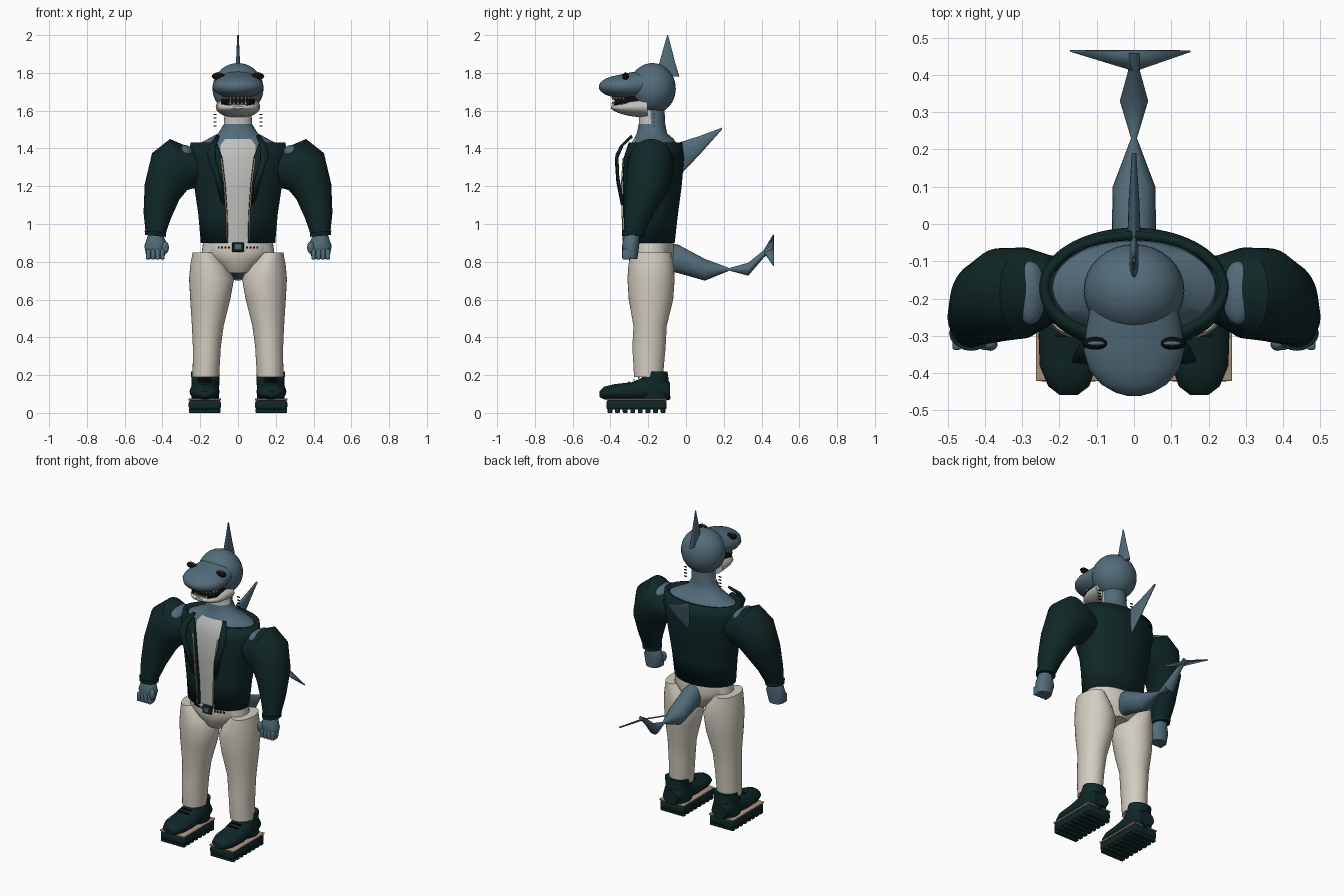
import bpy, bmesh
from math import sin, cos, asin, pi, sqrt
from mathutils import Vector

if "Cube" in bpy.data.objects:
    bpy.data.objects.remove(bpy.data.objects["Cube"])


def material(name, r, g, b):
    m = bpy.data.materials.new(name)
    m.use_nodes = True
    m.diffuse_color = (r, g, b, 1)
    bsdf = m.node_tree.nodes["Principled BSDF"]
    bsdf.inputs["Base Color"].default_value = (r, g, b, 1)
    bsdf.inputs["Roughness"].default_value = 0.8
    return m


SKIN = material("slate blue skin", .085, .15, .195)
BELLY = material("pale grey belly", .52, .52, .5)
DARK = material("dark teal cloth", .005, .02, .02)
PANTS = material("cream trousers", .65, .61, .53)
TAN = material("tan trim", .42, .31, .22)
BLACK = material("black", .004, .004, .005)
TEETH = material("ivory teeth", .7, .66, .45)


def finish(name, bm, mat, thick=0):
    bmesh.ops.recalc_face_normals(bm, faces=bm.faces)
    mesh = bpy.data.meshes.new(name)
    bm.to_mesh(mesh)
    bm.free()
    mesh.materials.append(mat)
    ob = bpy.data.objects.new(name, mesh)
    bpy.context.collection.objects.link(ob)
    if thick:
        mod = ob.modifiers.new("thickness", "SOLIDIFY")
        mod.thickness, mod.offset = thick, 0
    bpy.ops.object.select_all(action="DESELECT")
    ob.select_set(True)
    bpy.context.view_layer.objects.active = ob
    bpy.ops.object.shade_smooth_by_angle(angle=.7)
    return ob


def upright(z, xc, h, front, back):
    return (xc, front, z), (xc, back, z), h


def along(y, top, bottom, h, xc=0):
    return (xc, y, top), (xc, y, bottom), h


def loft(name, rings, mat, s=1, axis="x", gaps=None, seg=40, thick=0):
    """Skin elliptical rings; each is two opposite points and the other half width."""
    bm = bmesh.new()
    side = Vector((1, 0, 0)) if axis == "x" else Vector((0, 1, 0))
    rows = []
    for i, (a, b, h) in enumerate(rings):
        a, b = Vector(a), Vector(b)
        c, row = (a + b) / 2, []
        start = asin(gaps[i] / h) if gaps else 0
        for k in range(seg + (1 if gaps else 0)):
            t = start + (2 * pi - 2 * start) * k / seg
            p = c + (a - c) * cos(t) + side * h * sin(t)
            row.append(bm.verts.new((p.x * s, p.y, p.z)))
        rows.append(row)
    for r, q in zip(rows, rows[1:]):
        for k in range(seg):
            n = (k + 1) % len(r)
            bm.faces.new((r[k], r[n], q[n], q[k]))
    if not gaps:
        bm.faces.new(rows[0])
        bm.faces.new(rows[-1])
    return finish(name, bm, mat, thick)


def ribbon(name, left, right, mat, thick, s=1):
    bm = bmesh.new()
    rows = [[bm.verts.new((x * s, y, z)) for x, y, z in pts] for pts in (left, right)]
    for k in range(len(left) - 1):
        bm.faces.new((rows[0][k], rows[0][k + 1], rows[1][k + 1], rows[1][k]))
    return finish(name, bm, mat, thick)


def place(bm, loc, size, turn):
    for v in bm.verts:
        p = Vector((v.co.x * size[0], v.co.y * size[1], v.co.z * size[2]))
        x, z = p.x * cos(turn) + p.z * sin(turn), p.z * cos(turn) - p.x * sin(turn)
        v.co = Vector((x, p.y, z)) + Vector(loc)


def box(name, loc, size, mat, bevel=0):
    bm = bmesh.new()
    bmesh.ops.create_cube(bm, size=1)
    place(bm, loc, size, 0)
    if bevel:
        bmesh.ops.bevel(bm, geom=bm.edges[:], offset=bevel, segments=3,
                        profile=.5, affect="EDGES")
    return finish(name, bm, mat)


def ball(name, loc, radii, mat, turn=0):
    bm = bmesh.new()
    bmesh.ops.create_uvsphere(bm, u_segments=32, v_segments=20, radius=1)
    place(bm, loc, radii, turn)
    return finish(name, bm, mat)


# Torso and neck, with a pale strip down the front
body = loft("torso", [
    upright(.88, 0, .17, -.3, -.08), upright(1.05, 0, .18, -.31, -.07),
    upright(1.2, 0, .205, -.32, -.05), upright(1.35, 0, .225, -.315, -.04),
    upright(1.42, 0, .218, -.295, -.045), upright(1.45, 0, .16, -.275, -.065),
    upright(1.48, 0, .105, -.26, -.1), upright(1.53, 0, .074, -.25, -.11),
    upright(1.63, 0, .07, -.25, -.115)], SKIN, seg=72)
body.data.materials.append(BELLY)
for f in body.data.polygons:
    c = f.center
    if abs(c.x) < .085 and c.y < -.19 and (c.z < 1.46 or c.z > 1.53):
        f.material_index = 1

# Open jacket
loft("jacket", [
    upright(.9, 0, .185, -.322, -.072), upright(1.05, 0, .198, -.327, -.055),
    upright(1.2, 0, .22, -.333, -.035), upright(1.35, 0, .246, -.328, -.022),
    upright(1.43, 0, .24, -.308, -.032)], DARK,
    gaps=(.055, .058, .068, .085, .115), seg=64, thick=.024)

# Head, snout and jaw
ball("head", (0, -.178, 1.717), (.135, .124, .135), SKIN)
loft("snout", [
    along(-.18, 1.82, 1.67, .11), along(-.28, 1.805, 1.66, .128),
    along(-.34, 1.793, 1.664, .135), along(-.39, 1.782, 1.672, .121),
    along(-.43, 1.768, 1.686, .088), along(-.452, 1.75, 1.703, .05),
    along(-.461, 1.735, 1.718, .018)], SKIN)
loft("lower_jaw", [
    along(-.205, 1.68, 1.56, .118), along(-.3, 1.665, 1.572, .112),
    along(-.35, 1.645, 1.585, .092), along(-.38, 1.633, 1.598, .065),
    along(-.396, 1.625, 1.61, .03)], BELLY)
loft("mouth_interior", [
    along(-.25, 1.7, 1.6, .09), along(-.34, 1.685, 1.61, .09),
    along(-.378, 1.67, 1.62, .066)], BLACK)
for row, z, flip in (("lower", 1.641, 1), ("upper", 1.664, -1)):
    for i in range(11):
        t = (i - 5) * .24
        bm = bmesh.new()
        bmesh.ops.create_cone(bm, segments=8, radius1=.008, radius2=.001, depth=1,
                              cap_ends=True)
        place(bm, (.088 * sin(t), -.3 - .088 * cos(t), z), (1, 1, .018 * flip), 0)
        finish(row + "_tooth", bm, TEETH)

# Fins and tail
loft("head_fin", [upright(1.78, 0, .014, -.165, -.035),
                  upright(1.85, 0, .011, -.142, -.056),
                  upright(2, 0, .004, -.1, -.095)], SKIN)
loft("back_fin", [along(-.04, 1.43, 1.25, .018), along(.07, 1.465, 1.365, .014),
                  along(.19, 1.51, 1.5, .006)], SKIN)
loft("tail", [
    along(-.1, .9, .75, .05), along(-.04, .89, .74, .06), along(.1, .815, .7, .057),
    along(.23, .767, .753, .008), along(.33, .795, .726, .038),
    along(.41, .86, .82, .016), along(.458, .89, .865, .014)], SKIN, seg=24)
ribbon("tail_fluke", [(-.17, .462, .94), (0, .41, .855), (.15, .462, .78)],
       [(-.17, .465, .94), (0, .465, .87), (.15, .465, .78)], SKIN, .008)

# Hips, belt and buckle
loft("hips", [upright(.9, 0, .185, -.305, -.066), upright(.85, 0, .192, -.31, -.06),
              upright(.8, 0, .135, -.3, -.065), upright(.74, 0, .07, -.26, -.1)], PANTS)
box("belt_buckle", (0, -.308, .877), (.062, .024, .05), DARK, .004)
box("buckle_plate", (0, -.32, .877), (.034, .008, .028), SKIN, .002)

for s, pre in ((1, "left_"), (-1, "right_")):
    # Face details
    ball(pre + "eye", (s * .105, -.32, 1.782), (.034, .017, .019), BLACK)
    ball(pre + "eyelid", (s * .103, -.32, 1.788), (.026, .008, .016), SKIN)
    for i in range(4):
        box(pre + "gill_slit", (s * .122, -.17, 1.52 + i * .02), (.018, .006, .005), BLACK)
    for i in range(4):
        x = .048 + i * .018
        y = -.186 - .122 * sqrt(1 - (x / .19) ** 2)
        box(pre + "belt_stud", (s * x, y, .876), (.01, .008, .01), BLACK)

    # Jacket lapel and front trim
    ribbon(pre + "lapel",
           [(.115, -.285, 1.465), (.15, -.335, 1.42), (.165, -.365, 1.37),
            (.125, -.36, 1.25), (.09, -.338, 1.12)],
           [(.098, -.29, 1.465), (.118, -.345, 1.41), (.118, -.37, 1.34),
            (.085, -.362, 1.22), (.068, -.338, 1.1)], DARK, .014, s)
    edge = [(.054, -.333, .91), (.057, -.338, 1.05), (.067, -.342, 1.2),
            (.084, -.333, 1.35)]
    ribbon(pre + "front_trim", edge, [(x + .008, y, z) for x, y, z in edge], TAN, .006, s)

    # Sleeve, shoulder patch and hand
    loft(pre + "sleeve", [
        ((.21, -.175, 1.385), (.2, -.175, 1.22), .085),
        ((.36, -.185, 1.45), (.23, -.185, 1.19), .122),
        ((.455, -.19, 1.375), (.268, -.19, 1.18), .125),
        ((.494, -.21, 1.21), (.31, -.21, 1.13), .112),
        ((.5, -.25, 1.06), (.355, -.25, 1.03), .075),
        ((.488, -.28, .945), (.388, -.28, .935), .052)], DARK, s, "y")
    loft(pre + "cuff", [((.494, -.28, .965), (.38, -.28, .955), .06),
                        ((.492, -.28, .942), (.382, -.28, .932), .058)], DARK, s, "y")
    ball(pre + "shoulder_patch", (s * .278, -.185, 1.383), (.045, .085, .034), SKIN,
         -.46 * s)
    loft(pre + "hand", [
        ((.475, -.285, .95), (.4, -.285, .95), .04),
        ((.485, -.29, .915), (.385, -.29, .915), .044),
        ((.496, -.293, .885), (.372, -.293, .885), .045),
        ((.484, -.293, .815), (.392, -.293, .815), .036)], SKIN, s, "y", seg=16)
    for i in range(4):
        box(pre + "finger", (s * (.4 + i * .025), -.315, .84), (.024, .045, .055), SKIN, .007)
    ball(pre + "thumb", (s * .385, -.322, .875), (.019, .018, .032), SKIN)

    # Trouser leg
    loft(pre + "leg", [
        upright(.85, .178, .062, -.292, -.078), upright(.78, .155, .098, -.305, -.065),
        upright(.71, .14, .119, -.31, -.06), upright(.6, .147, .106, -.303, -.068),
        upright(.46, .16, .084, -.278, -.102), upright(.35, .165, .074, -.284, -.108),
        upright(.19, .17, .07, -.275, -.122)], PANTS, s)

    # Shoe with ridged platform sole
    loft(pre + "shoe", [
        along(-.458, .115, .085, .025, .175), along(-.435, .138, .072, .055, .175),
        along(-.38, .152, .066, .076, .177), along(-.29, .162, .062, .079, .177),
        along(-.22, .19, .06, .074, .175), along(-.13, .2, .06, .07, .173),
        along(-.085, .16, .07, .05, .173)], DARK, s)
    loft(pre + "shoe_collar", [
        upright(.075, .173, .072, -.26, -.082), upright(.16, .173, .074, -.255, -.09),
        upright(.22, .173, .075, -.21, -.098)], DARK, s)
    box(pre + "welt", (s * .176, -.262, .071), (.174, .318, .01), TAN, .004)
    box(pre + "sole", (s * .176, -.262, .042), (.17, .32, .05), DARK, .014)
    for i in range(8):
        box(pre + "tread", (s * .176, -.402 + i * .04, .012), (.165, .026, .024), DARK, .004)
    for i in range(3):
        box(pre + "lace", (s * .176, -.3 + i * .025, .163 + i * .012), (.07, .007, .008), BLACK)
